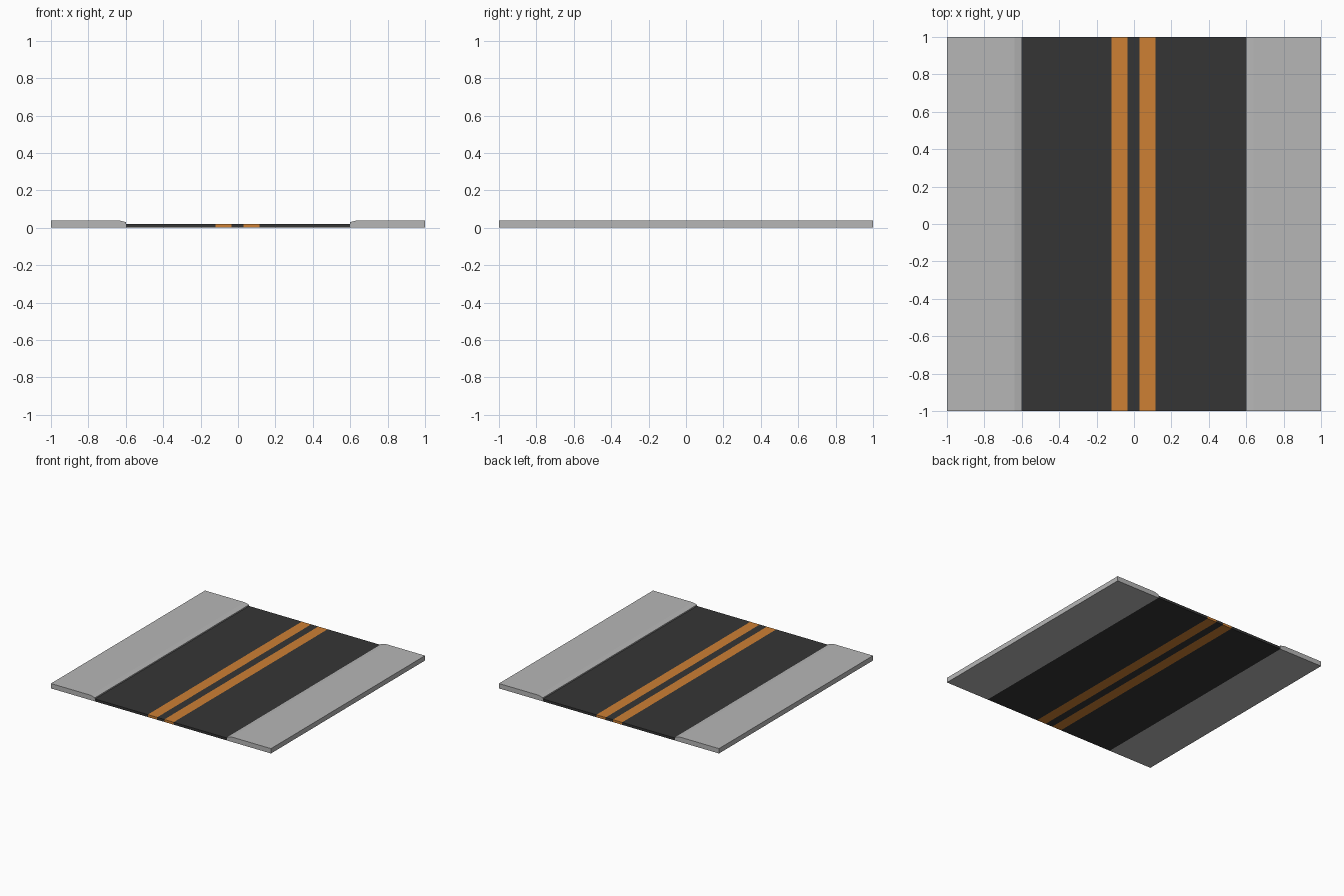
import bpy

if "Cube" in bpy.data.objects:
    bpy.data.objects.remove(bpy.data.objects["Cube"])


def material(name, color):
    m = bpy.data.materials.new(name)
    m.diffuse_color = (*color, 1.0)
    m.use_nodes = True
    m.node_tree.nodes["Principled BSDF"].inputs["Base Color"].default_value = m.diffuse_color
    return m


asphalt = material("dark_asphalt", (0.036, 0.036, 0.036))
paint = material("orange_paint", (0.61, 0.215, 0.034))
concrete = material("light_concrete", (0.47, 0.47, 0.47))


def extrude_along_y(name, profile, mat, y=1.0):
    """Closed prism from an (x, z) profile."""
    n = len(profile)
    verts = [(x, s, z) for s in (-y, y) for x, z in profile]
    faces = [tuple(range(n)), tuple(range(2 * n - 1, n - 1, -1))]
    faces += [(i, i + n, (i + 1) % n + n, (i + 1) % n) for i in range(n)]
    mesh = bpy.data.meshes.new(name)
    mesh.from_pydata(verts, [], faces)
    mesh.materials.append(mat)
    obj = bpy.data.objects.new(name, mesh)
    bpy.context.collection.objects.link(obj)
    return obj


def strip(name, x0, x1, mat, top=0.02):
    return extrude_along_y(name, [(x0, 0), (x1, 0), (x1, top), (x0, top)], mat)


# Road surface and the two painted centre lines, side by side
strip("road_left", -0.6, -0.12, asphalt)
strip("line_left", -0.12, -0.035, paint)
strip("road_centre", -0.035, 0.03, asphalt)
strip("line_right", 0.03, 0.115, paint)
strip("road_right", 0.115, 0.6, asphalt)

# Pavements with a sloped kerb edge facing the road
kerb = [(0.6, 0), (1.0, 0), (1.0, 0.04), (0.64, 0.04), (0.6, 0.03)]
extrude_along_y("pavement_right", kerb, concrete)
extrude_along_y("pavement_left", [(-x, z) for x, z in reversed(kerb)], concrete)
